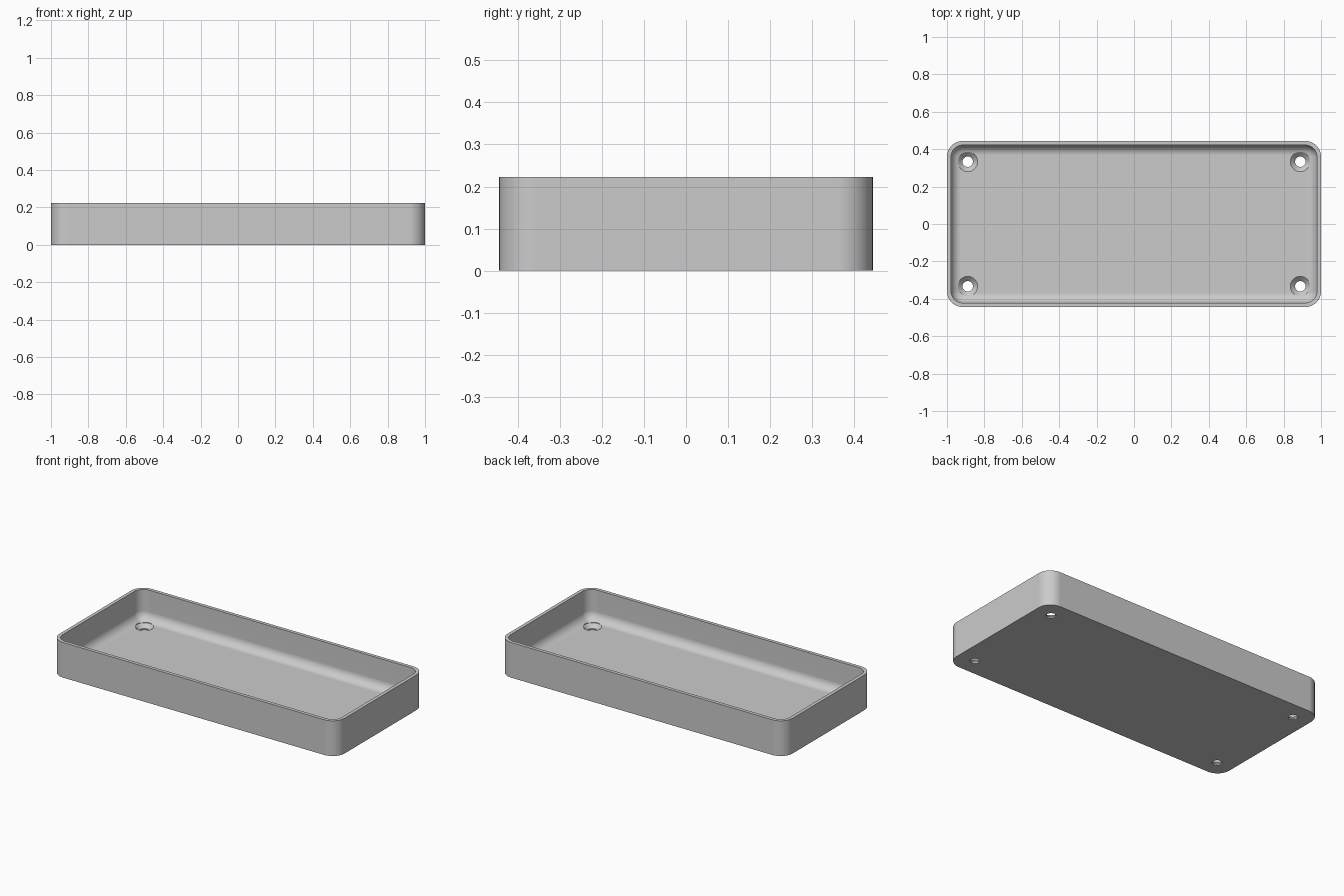
import bpy, bmesh
from math import sin, cos, pi

# Remove the default object only
if "Cube" in bpy.data.objects:
    bpy.data.objects.remove(bpy.data.objects["Cube"], do_unlink=True)

HALF_X, HALF_Y, HEIGHT = 1.0, 0.444, 0.223
CORNER, WALL, FLOOR, FILLET = 0.085, 0.022, 0.033, 0.055
HOLE_X, HOLE_Y, HOLE_R, SINK_R = 0.889, 0.333, 0.028, 0.053

grey = bpy.data.materials.new("plain grey")
grey.use_nodes = True
colour = (0.6, 0.6, 0.6, 1)
grey.diffuse_color = colour
grey.node_tree.nodes["Principled BSDF"].inputs["Base Color"].default_value = colour


def make_object(name, bm):
    bmesh.ops.recalc_face_normals(bm, faces=bm.faces)
    mesh = bpy.data.meshes.new(name)
    bm.to_mesh(mesh)
    bm.free()
    mesh.materials.append(grey)
    obj = bpy.data.objects.new(name, mesh)
    bpy.context.collection.objects.link(obj)
    return obj


def rounded_outline(inset, z, steps=10):
    """Rounded rectangle, moved inward by inset, at height z."""
    r = CORNER - inset
    points = []
    for quarter, (sx, sy) in enumerate([(1, 1), (-1, 1), (-1, -1), (1, -1)]):
        for i in range(steps + 1):
            a = (quarter + i / steps) * pi / 2
            points.append((sx * (HALF_X - CORNER) + r * cos(a),
                           sy * (HALF_Y - CORNER) + r * sin(a), z))
    return points


def circle(x, y, r, z, count=32):
    return [(x + r * cos(2 * pi * i / count),
             y + r * sin(2 * pi * i / count), z) for i in range(count)]


def loft(bm, outlines):
    """Skin a stack of outlines and cap both ends."""
    rings = [[bm.verts.new(p) for p in outline] for outline in outlines]
    for low, high in zip(rings, rings[1:]):
        for i in range(len(low)):
            j = (i + 1) % len(low)
            bm.faces.new((low[i], low[j], high[j], high[i]))
    bm.faces.new(rings[0])
    bm.faces.new(rings[-1])


# Tray: outer wall, flat rim, inner wall, filleted floor
profile = [(0, 0), (0, HEIGHT), (WALL, HEIGHT)]
for i in range(9):
    a = i / 8 * pi / 2
    profile.append((WALL + FILLET * (1 - cos(a)), FLOOR + FILLET * (1 - sin(a))))
bm = bmesh.new()
loft(bm, [rounded_outline(inset, z) for inset, z in profile])
tray = make_object("tray", bm)

# Countersunk screw holes in the four corners
bm = bmesh.new()
for sx in (-1, 1):
    for sy in (-1, 1):
        stack = [(HOLE_R, -0.02), (HOLE_R, FLOOR * 0.25),
                 (SINK_R, FLOOR), (SINK_R, FLOOR + FILLET)]
        loft(bm, [circle(sx * HOLE_X, sy * HOLE_Y, r, z) for r, z in stack])
cutter = make_object("screw_hole_cutter", bm)

bpy.context.view_layer.objects.active = tray
tray.select_set(True)
cut = tray.modifiers.new("screw holes", 'BOOLEAN')
cut.operation = 'DIFFERENCE'
cut.solver = 'EXACT'
cut.object = cutter
bpy.ops.object.modifier_apply(modifier=cut.name)
bpy.data.objects.remove(cutter, do_unlink=True)

# Smooth rounds, crisp rim and flat panels
bpy.ops.object.shade_smooth_by_angle(angle=pi / 6)
normals = tray.modifiers.new("flat panels", 'WEIGHTED_NORMAL')
normals.keep_sharp = True
